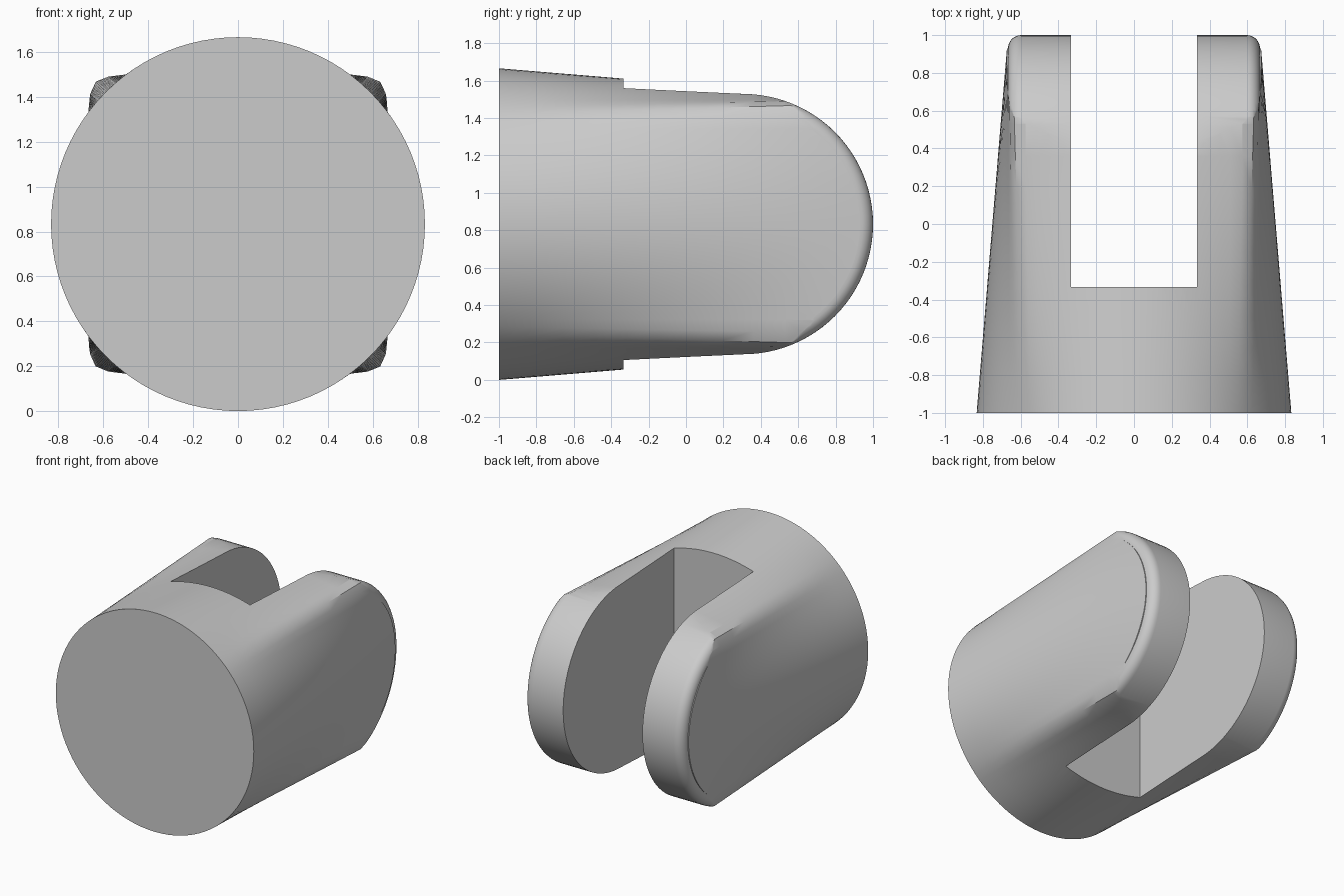
import bpy, bmesh, math
from mathutils import Vector

cube = bpy.data.objects.get("Cube")
if cube:
    bpy.data.objects.remove(cube, do_unlink=True)

MID = 0.833          # height of the main axis, also the round end radius
HALF = 0.667         # half width of the squared end
ROUND = 0.07         # corner and rim rounding
STEPS = 96

grey = bpy.data.materials.new("plain grey")
grey.use_nodes = True
grey.diffuse_color = (0.6, 0.6, 0.6, 1)
grey.node_tree.nodes["Principled BSDF"].inputs["Base Color"].default_value = (0.6, 0.6, 0.6, 1)


def loft(name, rings):
    """Skin a list of closed rings and cap both ends."""
    bm = bmesh.new()
    rows = [[bm.verts.new(p) for p in ring] for ring in rings]
    for a, b in zip(rows, rows[1:]):
        n = len(a)
        for i in range(n):
            j = (i + 1) % n
            bm.faces.new((a[i], a[j], b[j], b[i]))
    bm.faces.new(rows[0])
    bm.faces.new(rows[-1])
    bmesh.ops.recalc_face_normals(bm, faces=bm.faces)
    mesh = bpy.data.meshes.new(name)
    bm.to_mesh(mesh)
    bm.free()
    mesh.materials.append(grey)
    obj = bpy.data.objects.new(name, mesh)
    bpy.context.collection.objects.link(obj)
    return obj


def square_radius(angle):
    """Distance from the centre to a rounded square."""
    a, b = abs(math.cos(angle)), abs(math.sin(angle))
    a, b = max(a, b), min(a, b)
    c = HALF - ROUND
    if b / a * HALF <= c:
        return HALF / a
    k = c * (a + b)
    return k + math.sqrt(k * k - 2 * c * c + ROUND ** 2)


def body_ring(y):
    """Blend from circle at the front to rounded square at the back."""
    t = (y + 1) / 2
    ring = []
    for i in range(STEPS):
        angle = math.tau * i / STEPS
        r = MID * (1 - t) + square_radius(angle) * t
        ring.append(Vector((r * math.cos(angle), y, MID + r * math.sin(angle))))
    return ring


def end_ring(x, radius):
    """Half-round outline that flares open towards the front."""
    ring = [Vector((x, -1.5, MID - 1)), ]
    for i in range(49):
        angle = math.pi * (i / 48 - 0.5)
        ring.append(Vector((x, 0.304 + radius * math.cos(angle), MID + radius * math.sin(angle))))
    ring.append(Vector((x, -1.5, MID + 1)))
    return ring


def apply_boolean(obj, cutter, operation):
    mod = obj.modifiers.new(operation.lower(), 'BOOLEAN')
    mod.object, mod.operation, mod.solver = cutter, operation, 'EXACT'
    cutter.hide_render = True
    bpy.context.view_layer.objects.active = obj
    bpy.ops.object.modifier_apply(modifier=mod.name)
    bpy.data.objects.remove(cutter, do_unlink=True)


# Tapered body
body = loft("fork_body", [body_ring(-1 + 2.04 * i / 12) for i in range(13)])

# Half-round end with a softened outer rim
rim = []
for i in range(8):
    a = math.pi / 2 * i / 7
    rim.append((HALF - ROUND + ROUND * math.sin(a), 0.696 - ROUND * (1 - math.cos(a))))
rim.append((1.0, rim[-1][1]))
sections = [(-x, r) for x, r in reversed(rim)] + rim
apply_boolean(body, loft("end_cutter", [end_ring(x, r) for x, r in sections]), 'INTERSECT')

# Slot between the two prongs
bpy.ops.mesh.primitive_cube_add(size=1, location=(0, 0.667, MID))
slot = bpy.context.object
slot.name = "slot_cutter"
slot.scale = (0.667, 2, 3)
slot.data.materials.append(grey)
apply_boolean(body, slot, 'DIFFERENCE')

# Smooth shading with sharp slot and front edges
bpy.ops.object.select_all(action='DESELECT')
body.select_set(True)
bpy.context.view_layer.objects.active = body
bpy.ops.object.shade_smooth_by_angle(angle=math.radians(35))
